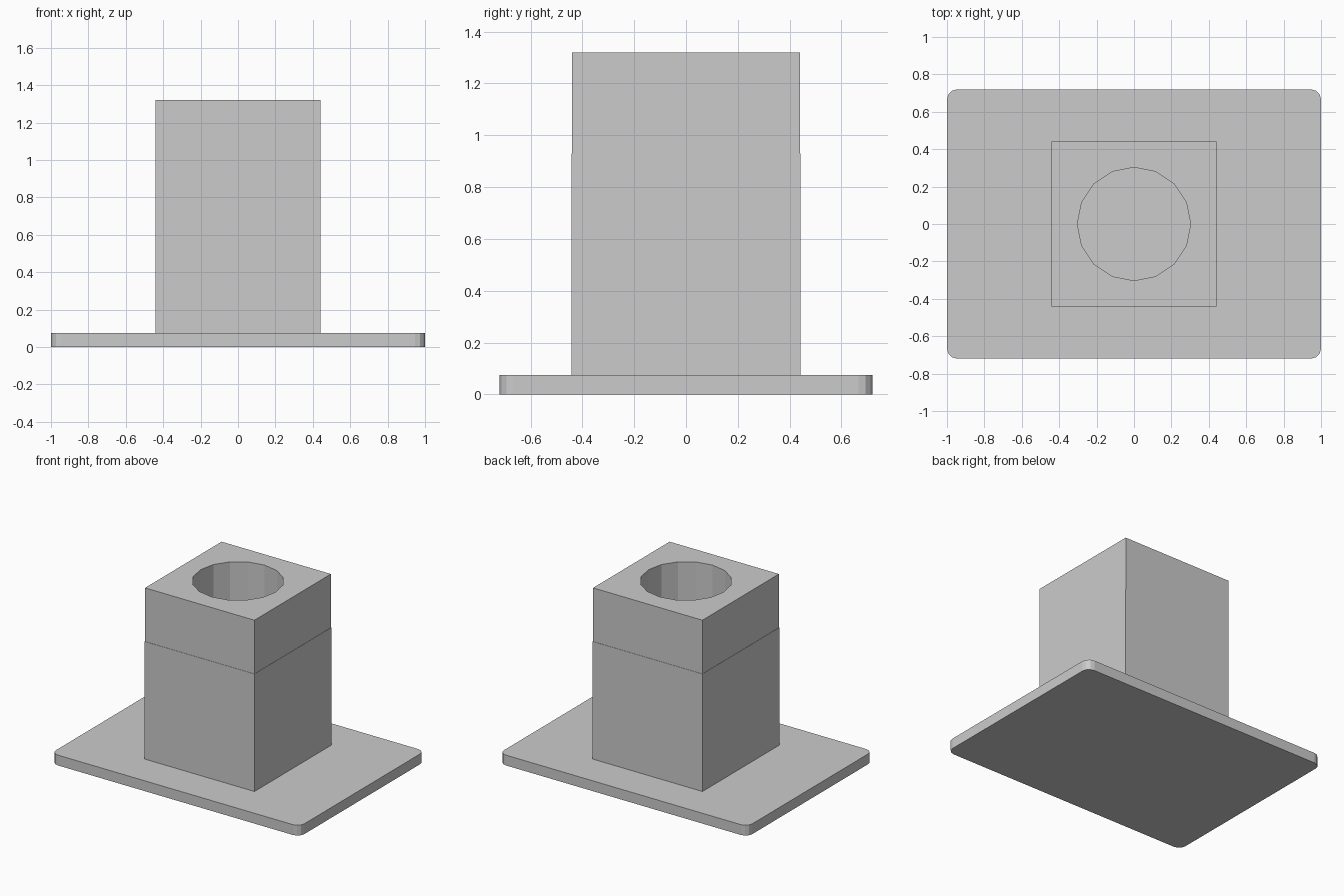
import bpy, bmesh, math

if "Cube" in bpy.data.objects:
    bpy.data.objects.remove(bpy.data.objects["Cube"])


def finish(name, bm):
    bmesh.ops.recalc_face_normals(bm, faces=bm.faces)
    mesh = bpy.data.meshes.new(name)
    bm.to_mesh(mesh)
    bm.free()
    obj = bpy.data.objects.new(name, mesh)
    bpy.context.collection.objects.link(obj)
    return obj


def extruded(name, loops, z0, z1):
    """Fill closed outlines (outer first, then holes) and extrude upward."""
    bm = bmesh.new()
    edges = []
    for pts in loops:
        vs = [bm.verts.new((x, y, z0)) for x, y in pts]
        edges += [bm.edges.new((vs[i - 1], vs[i])) for i in range(len(vs))]
    if len(loops) == 1:
        bm.faces.new(vs)
    else:
        bmesh.ops.triangle_fill(bm, edges=edges, use_beauty=True, normal=(0, 0, 1))
    ext = bmesh.ops.extrude_face_region(bm, geom=bm.faces[:], use_keep_orig=True)
    top = [g for g in ext["geom"] if isinstance(g, bmesh.types.BMVert)]
    bmesh.ops.translate(bm, verts=top, vec=(0, 0, z1 - z0))
    return finish(name, bm)


def rectangle(hx, hy, r=0.0, steps=0):
    """Rectangle outline with optional rounded corners."""
    pts = []
    for k, (sx, sy) in enumerate([(1, 1), (-1, 1), (-1, -1), (1, -1)]):
        for i in range(steps + 1):
            a = math.pi / 2 * (k + (i / steps if steps else 0))
            pts.append((sx * (hx - r) + r * math.cos(a), sy * (hy - r) + r * math.sin(a)))
    return pts


def circle(r, n):
    return [(r * math.cos(2 * math.pi * i / n), r * math.sin(2 * math.pi * i / n)) for i in range(n)]


# Thin foot plate with small rounded corners
extruded("base_plate", [rectangle(1.0, 0.72, 0.055, 3)], 0.0, 0.075)

# Solid lower part of the post
extruded("lower_block", [rectangle(0.442, 0.442)], 0.075, 0.93)

# Upper part of the post with a round socket
extruded("socket_block", [rectangle(0.44, 0.44), circle(0.303, 16)], 0.93, 1.32)
